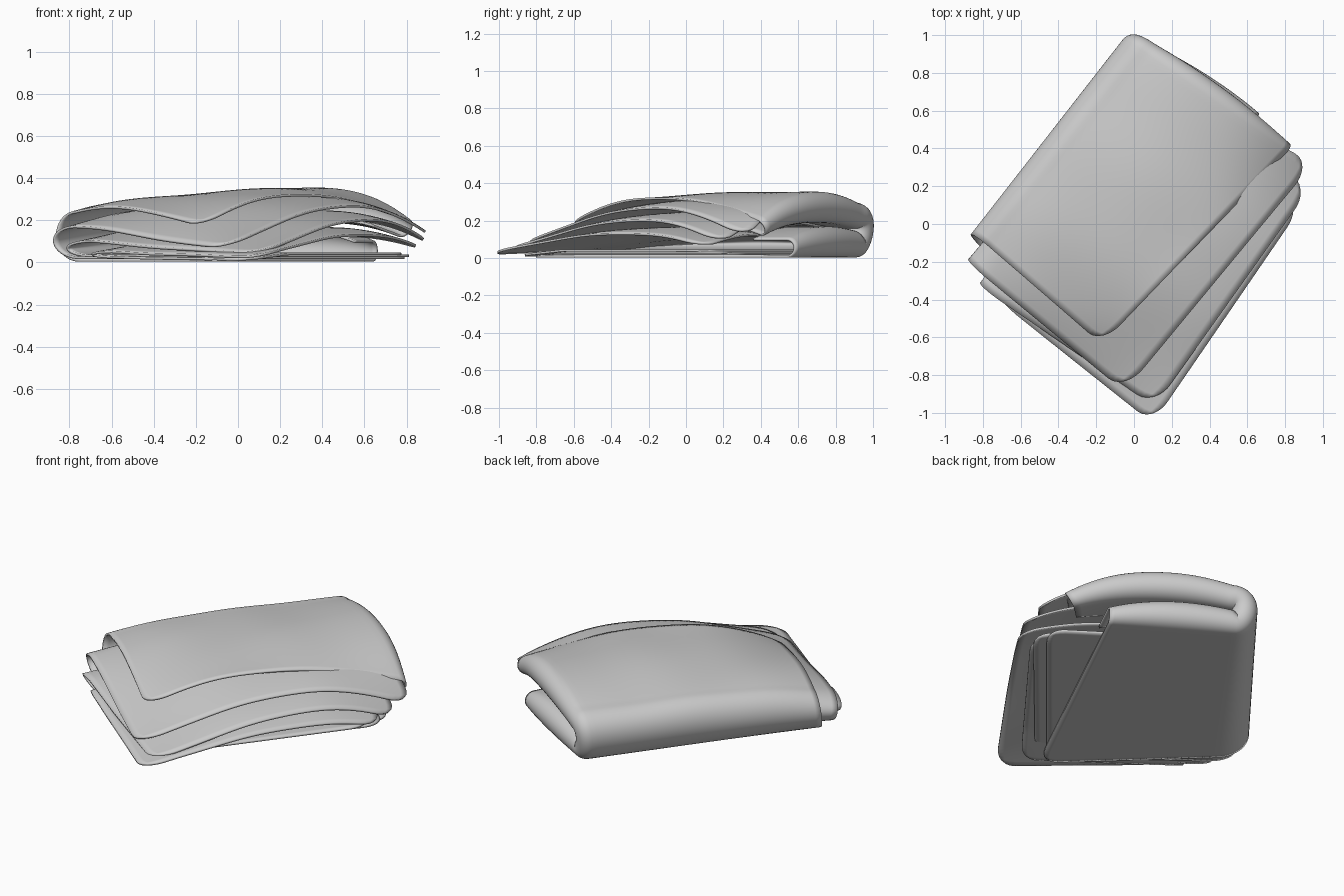
import bpy, bmesh, math
from mathutils import Vector

if "Cube" in bpy.data.objects:
    bpy.data.objects.remove(bpy.data.objects["Cube"])

UB = 0.13          # share of the sheet width used by the rounded fold
THICK = 0.012


def cubic(p, t):
    # smooth curve through four evenly spaced values
    t *= 3
    return (-p[0] * (t - 1) * (t - 2) * (t - 3) / 6 + p[1] * t * (t - 2) * (t - 3) / 2
            - p[2] * t * (t - 1) * (t - 3) / 2 + p[3] * t * (t - 1) * (t - 2) / 6)


def height(rows, u, v):
    return cubic([cubic(r, u) for r in rows], v)


def quad(c, u, v):
    # corners: back, left, front, right
    b, l, f, r = [Vector(p) for p in c]
    return b.lerp(r, u).lerp(l.lerp(f, u), v)


def round_corner(u, v, c=0.1, right=False):
    # pull the loose corners of the cloth into quarter circles
    k = 1 - c
    if u > k and v > k:
        x, y = (u - k) / c, (v - k) / c
        return k + c * x * math.sqrt(1 - y * y / 2), k + c * y * math.sqrt(1 - x * x / 2)
    if right and u > k and v < c:
        x, y = (u - k) / c, (c - v) / c
        return k + c * x * math.sqrt(1 - y * y / 2), c - c * y * math.sqrt(1 - x * x / 2)
    return u, v


def folded_layer(name, top, bottom, rows, floor, curl=False):
    """Sheet folded in two along the back-left side; curl turns its back-right rim inward."""
    def surf(a, v):
        if a < 1:
            u, w = 1 - a * (1 - UB), 0
        elif a < 2:
            phi = math.pi * (a - 1)
            u, w = UB * (1 - math.sin(phi)), (1 - math.cos(phi)) / 2
        else:
            u, w = UB + (a - 2) * (1 - UB), 1
        u, v = round_corner(u, v, right=not curl)
        p = quad(bottom, u, v).lerp(quad(top, u, v), w)
        h = height(rows, max(u, UB), v)
        # soft dents across the upper half
        h += 0.003 * math.sin(9 * p.x + 4 * p.y) * math.sin(7 * p.y - 3 * p.x)
        low = min(floor, h * 0.5)
        return Vector((p.x, p.y, low + (h - low) * w)), h

    def rolled(a, s):
        e = 0.01
        a0 = min(max(a, e), 3 - e)
        p, h = surf(a, 0)
        ta = (surf(a0 + e, 0)[0] - surf(a0 - e, 0)[0]).normalized()
        tv = (surf(a, e)[0] - p).normalized()
        inward = ta.cross(tv).normalized()
        r = 0.22 * h
        if s <= 1:
            th = math.pi * s
            q = p - tv * r * math.sin(th) + inward * r * (1 - math.cos(th))
        else:
            q = p + inward * 2 * r + tv * (s - 1) * 0.35
        q.z = max(q.z, 0.01)
        return q

    params = [i / 26 for i in range(26)] + [1 + i / 18 for i in range(18)] + [2 + i / 26 for i in range(27)]
    bm = bmesh.new()
    grid = []
    for a in params:
        row = []
        if curl:
            row += [rolled(a, s / 14) for s in range(22, 0, -1)]
        row += [surf(a, j / 40)[0] for j in range(41)]
        grid.append([bm.verts.new(p) for p in row])
    for r0, r1 in zip(grid, grid[1:]):
        for j in range(len(r0) - 1):
            bm.faces.new((r0[j], r0[j + 1], r1[j + 1], r1[j]))
    bmesh.ops.recalc_face_normals(bm, faces=bm.faces[:])
    me = bpy.data.meshes.new(name)
    bm.to_mesh(me)
    bm.free()
    for f in me.polygons:
        f.use_smooth = True
    ob = bpy.data.objects.new(name, me)
    bpy.context.collection.objects.link(ob)
    sol = ob.modifiers.new("cloth_thickness", 'SOLIDIFY')
    sol.thickness = THICK
    sol.offset = 0
    return ob


# Outer wrap: visible top, back-left fold, underside and the two rolled lobes
folded_layer("outer_wrap",
             [(-.055, .985), (-.86, -.04), (-.17, -.635), (.81, .385)],
             [(-.055, .96), (-.86, -.08), (-.04, -.86), (.64, .54)],
             [(.25, .335, .335, .20), (.27, .325, .345, .30),
              (.26, .31, .315, .31), (.21, .26, .235, .17)], 0.009, curl=True)

# Second layer stepping out below the top
folded_layer("second_layer",
             [(.0, .85), (-.885, -.20), (-.05, -.885), (.945, .32)],
             [(.0, .83), (-.86, -.18), (-.05, -.80), (.84, .26)],
             [(.20, .26, .26, .10), (.23, .29, .31, .26),
              (.21, .265, .265, .22), (.17, .15, .10, .072)], 0.022)

# Third layer
folded_layer("third_layer",
             [(.03, .80), (-.82, -.33), (.11, -.965), (.93, .19)],
             [(.03, .78), (-.80, -.30), (.0, -.84), (.86, .17)],
             [(.15, .19, .19, .075), (.17, .22, .24, .20),
              (.15, .18, .19, .155), (.11, .08, .055, .045)], 0.031)

# Lowest layer, lying flat at the front corner
folded_layer("lowest_layer",
             [(.06, .74), (-.70, -.42), (.10, -1.055), (.89, .10)],
             [(.06, .72), (-.68, -.40), (.05, -.90), (.82, .10)],
             [(.10, .12, .12, .06), (.11, .14, .16, .13),
              (.09, .11, .12, .10), (.05, .04, .03, .027)], 0.04)
